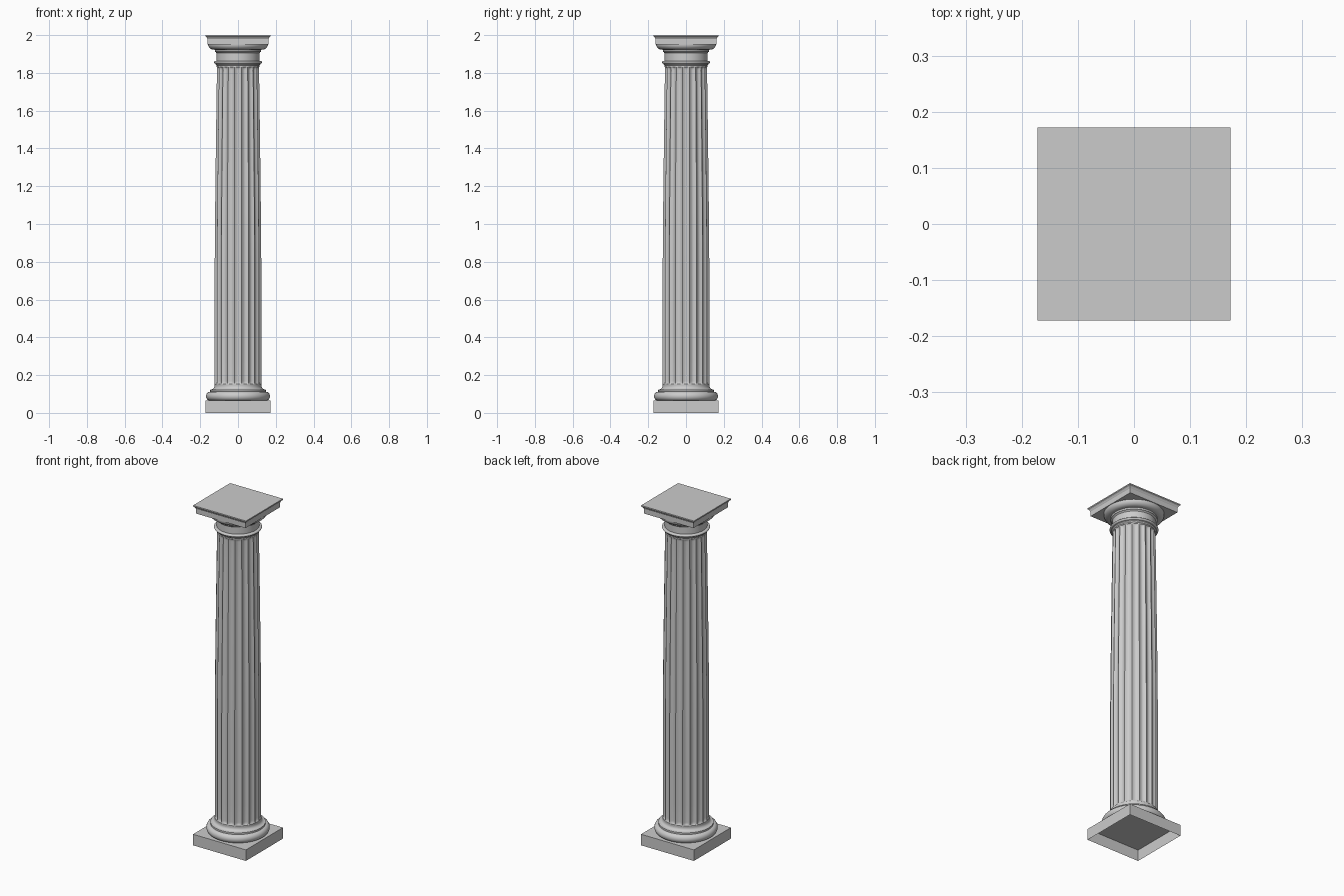
import bpy, bmesh, math

if "Cube" in bpy.data.objects:
    bpy.data.objects.remove(bpy.data.objects["Cube"])

FLUTES, SEG = 20, 8


def finish(name, bm, smooth=True):
    bmesh.ops.recalc_face_normals(bm, faces=bm.faces)
    mesh = bpy.data.meshes.new(name)
    bm.to_mesh(mesh)
    bm.free()
    obj = bpy.data.objects.new(name, mesh)
    bpy.context.collection.objects.link(obj)
    if smooth:
        bpy.ops.object.select_all(action='DESELECT')
        obj.select_set(True)
        bpy.context.view_layer.objects.active = obj
        bpy.ops.object.shade_smooth_by_angle(angle=math.radians(32))
    return obj


def loft(bm, rings):
    """Bridge successive closed rings of points."""
    rows = [[bm.verts.new(p) for p in ring] for ring in rings]
    for a, b in zip(rows, rows[1:]):
        n = len(a)
        for i in range(n):
            j = (i + 1) % n
            bm.faces.new((a[i], a[j], b[j], b[i]))
    return rows


def lathe(name, profile, n=80):
    bm = bmesh.new()
    loft(bm, [[(r * math.cos(2 * math.pi * i / n), r * math.sin(2 * math.pi * i / n), z)
               for i in range(n)] for r, z in profile])
    return finish(name, bm)


def square_stack(name, profile):
    """Square moulding, closed on top; returns an open-bottomed block."""
    bm = bmesh.new()
    rows = loft(bm, [[(-h, -h, z), (h, -h, z), (h, h, z), (-h, h, z)] for h, z in profile])
    bm.faces.new(rows[-1])
    return finish(name, bm, False)


def arc(r, z, rr, rz, a0, a1, n=10):
    return [(r + rr * math.cos(math.radians(a0 + (a1 - a0) * i / n)),
             z + rz * math.sin(math.radians(a0 + (a1 - a0) * i / n))) for i in range(n + 1)]


# Hollow plinth, open underneath
square_stack("plinth", [(0.172, 0), (0.172, 0.065)])

# Base: torus, fillet and concave sweep up to the shaft
lathe("base_moulding",
      [(0.148, 0.065)] + arc(0.148, 0.0885, 0.021, 0.0235, -90, 90, 14)
      + [(0.147, 0.112), (0.147, 0.122), (0.143, 0.124)]
      + arc(0.143, 0.142, 0.018, 0.018, 270, 180, 8))


# Fluted shaft with a gentle taper above the lower part
def shaft_radius(z):
    t = max(0, (z - 0.75) / 1.09)
    return 0.125 - 0.0125 * t ** 1.3


Z0, Z1, END = 0.152, 1.832, 0.018
ends = [END * (1 - math.cos(math.pi / 2 * i / 6)) for i in range(7)]
levels = [0.14] + [Z0 + e for e in ends]
levels += [Z0 + END + (Z1 - Z0 - 2 * END) * i / 16 for i in range(1, 16)]
levels += [Z1 - e for e in reversed(ends)] + [1.85]
rings = []
for z in levels:
    d = min(z - Z0, Z1 - z) / END
    depth = 0.009 * math.sqrt(max(0, 1 - (1 - min(1, max(0, d))) ** 2))
    ring = []
    for i in range(FLUTES * SEG):
        # Flutes are centred on the front axis
        a = 2 * math.pi * (i / SEG - 0.5) / FLUTES - math.pi / 2
        r = shaft_radius(z) - depth * math.sin(math.pi * (i % SEG) / SEG)
        ring.append((r * math.cos(a), r * math.sin(a), z))
    rings.append(ring)
bm = bmesh.new()
loft(bm, rings)
finish("fluted_shaft", bm)

# Capital: fillet, astragal, necking, fillets and echinus
lathe("capital_moulding",
      [(0.112, 1.838), (0.118, 1.845), (0.118, 1.849)]
      + arc(0.119, 1.8565, 0.009, 0.0075, -90, 90, 8)
      + [(0.114, 1.864), (0.114, 1.905), (0.118, 1.91), (0.123, 1.912), (0.123, 1.922), (0.128, 1.923)]
      + arc(0.128, 1.951, 0.030, 0.028, -90, 0, 10) + [(0.128, 1.953)])

# Abacus: square slab with a flared lip
bm_ab = square_stack("abacus", [(0.10, 1.951), (0.161, 1.951), (0.161, 1.979), (0.163, 1.982),
                                (0.166, 1.988), (0.172, 1.993), (0.172, 2.0)])
